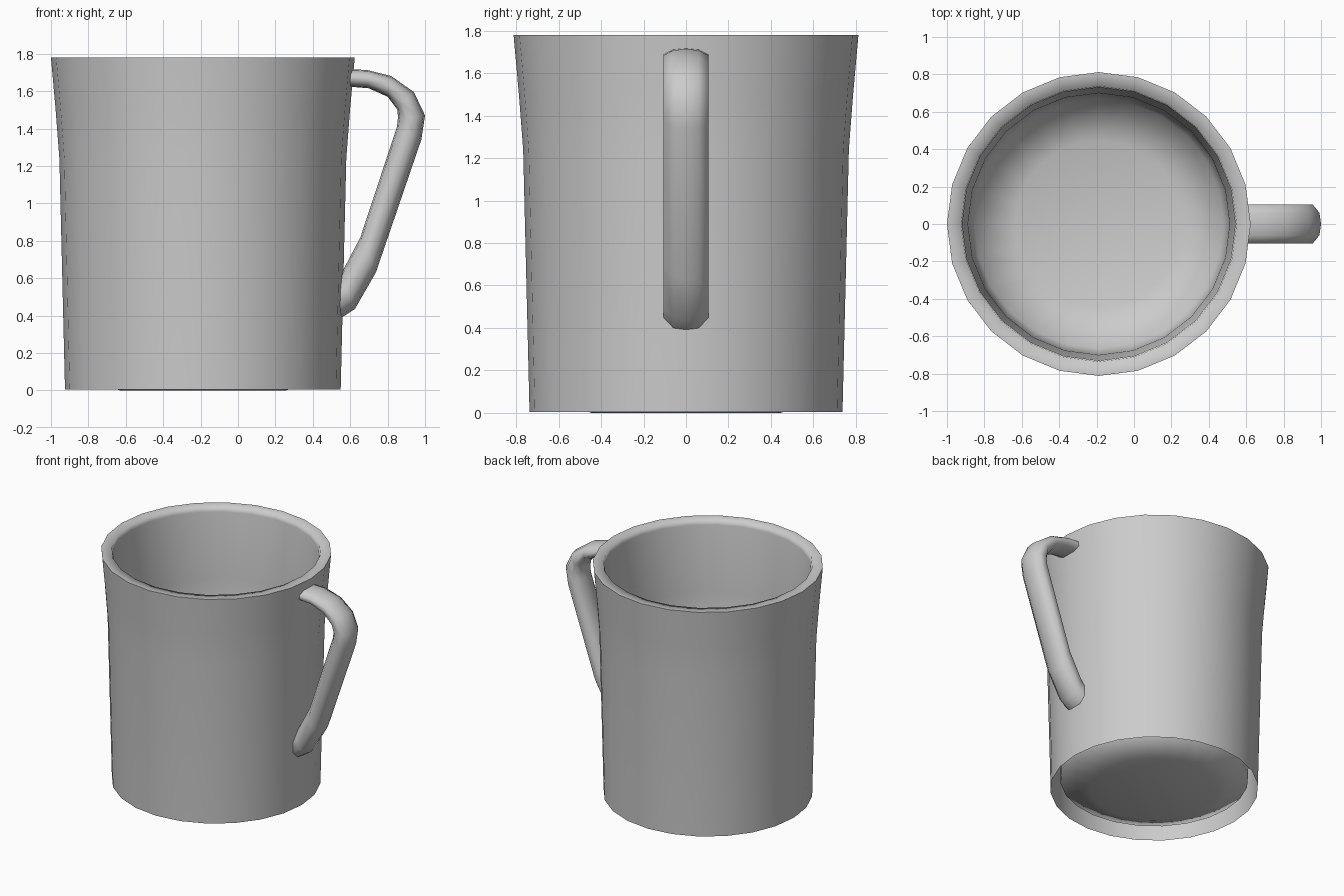
import bpy, bmesh, math

if "Cube" in bpy.data.objects:
    bpy.data.objects.remove(bpy.data.objects["Cube"])

CX = -0.188   # mug axis
SIDES = 24


def make_object(name, bm, angle):
    bmesh.ops.recalc_face_normals(bm, faces=bm.faces)
    mesh = bpy.data.meshes.new(name)
    bm.to_mesh(mesh)
    bm.free()
    obj = bpy.data.objects.new(name, mesh)
    bpy.context.collection.objects.link(obj)
    bpy.ops.object.select_all(action='DESELECT')
    obj.select_set(True)
    bpy.context.view_layer.objects.active = obj
    bpy.ops.object.shade_smooth_by_angle(angle=math.radians(angle))
    return obj


def bridge(bm, rings):
    for a, b in zip(rings, rings[1:]):
        n = len(a)
        for i in range(n):
            j = (i + 1) % n
            bm.faces.new((a[i], a[j], b[j], b[i]))


# Cup: outer wall open at the foot, over the rim, down the inner wall to a dished floor
profile = [(0.737, 0.004), (0.767, 1.24), (0.787, 1.50), (0.809, 1.745), (0.812, 1.78),
           (0.737, 1.78), (0.73, 1.745), (0.70, 1.24), (0.667, 0.08), (0.445, 0)]
bm = bmesh.new()
rings = []
for r, z in profile:
    rings.append([bm.verts.new((CX + r * math.cos(2 * math.pi * i / SIDES),
                                r * math.sin(2 * math.pi * i / SIDES), z))
                  for i in range(SIDES)])
bridge(bm, rings)
bm.faces.new(rings[-1])
make_object("cup", bm, 91)

# Handle: flattened oval section swept through outer/inner side-profile pairs
pairs = [((0.58, 1.717), (0.58, 1.625)), ((0.69, 1.713), (0.70, 1.615)),
         ((0.82, 1.68), (0.80, 1.57)), ((0.94, 1.595), (0.853, 1.50)),
         ((1.0, 1.47), (0.855, 1.455)), ((0.98, 1.34), (0.85, 1.41)),
         ((0.737, 0.63), (0.655, 0.82)), ((0.625, 0.435), (0.55, 0.62)),
         ((0.54, 0.38), (0.54, 0.585))]
half = [(0, 1), (0.06, 0.88), (0.105, 0.38), (0.105, -0.38), (0.06, -0.88), (0, -1)]
section = half + [(-y, t) for y, t in half[-2:0:-1]]
bm = bmesh.new()
rings = []
for (ox, oz), (ix, iz) in pairs:
    mx, mz, dx, dz = (ox + ix) / 2, (oz + iz) / 2, (ox - ix) / 2, (oz - iz) / 2
    rings.append([bm.verts.new((mx + dx * t, y, mz + dz * t)) for y, t in section])
bridge(bm, rings)
make_object("handle", bm, 75)
